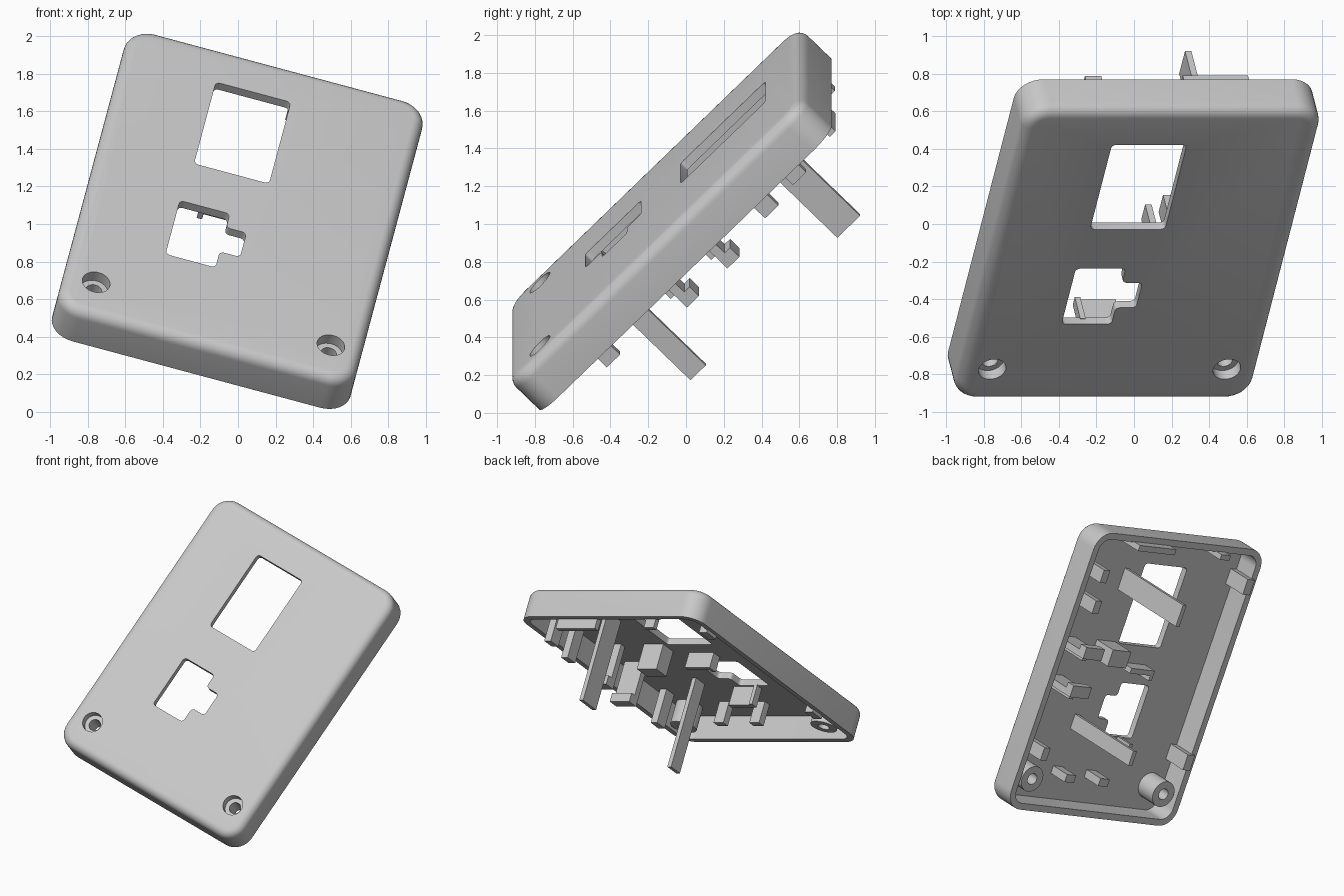
import bpy, bmesh, math
from mathutils import Matrix, Vector

if "Cube" in bpy.data.objects:
    bpy.data.objects.remove(bpy.data.objects["Cube"])

# Tilted frame of the plate: across, along, outward
S, C, H = math.sin(math.radians(15)), math.cos(math.radians(15)), math.sqrt(0.5)
FRAME = Matrix(((C, S * H, S * H, 0), (0, H, -H, 0), (-S, C * H, C * H, 0), (0, 0, 0, 1)))
FACE, INNER, RIM = 0.88, 0.83, 0.645

grey = bpy.data.materials.new("light_grey")
grey.use_nodes = True
grey.diffuse_color = (0.58, 0.58, 0.58, 1)
grey.node_tree.nodes["Principled BSDF"].inputs["Base Color"].default_value = (0.58, 0.58, 0.58, 1)


def make(name, bm):
    bmesh.ops.recalc_face_normals(bm, faces=bm.faces[:])
    mesh = bpy.data.meshes.new(name)
    bm.to_mesh(mesh)
    bm.free()
    mesh.materials.append(grey)
    ob = bpy.data.objects.new(name, mesh)
    bpy.context.collection.objects.link(ob)
    ob.matrix_world = FRAME
    return ob


def smooth(ob):
    bpy.ops.object.select_all(action='DESELECT')
    ob.select_set(True)
    bpy.context.view_layer.objects.active = ob
    bpy.ops.object.shade_smooth_by_angle(angle=math.radians(35))


def rounded_ring(bm, inset, n, steps=8):
    """Rounded rectangle of the case outline, pulled in by inset."""
    cu, cv, hu, hv = -0.265, 0.64, 0.822 - inset, 1.095 - inset
    r = max(0.14 - inset, 0.03)
    ring = []
    for k, (su, sv) in enumerate(((1, 1), (-1, 1), (-1, -1), (1, -1))):
        for i in range(steps + 1):
            a = (k + i / steps) * math.pi / 2
            ring.append(bm.verts.new((cu + su * (hu - r) + r * math.cos(a),
                                      cv + sv * (hv - r) + r * math.sin(a), n)))
    return ring


def bridge(bm, a, b):
    for i in range(len(a)):
        j = (i + 1) % len(a)
        bm.faces.new((a[i], a[j], b[j], b[i]))


def prism(name, outline, n0, n1, radius=0.0):
    """Extruded outline with optional rounded corners."""
    bm = bmesh.new()
    low = [bm.verts.new((u, v, n0)) for u, v in outline]
    high = [bm.verts.new((u, v, n1)) for u, v in outline]
    bm.faces.new(low)
    bm.faces.new(high)
    bridge(bm, low, high)
    if radius:
        posts = [e for e in bm.edges if abs(e.verts[0].co.z - e.verts[1].co.z) > 0.01]
        bmesh.ops.bevel(bm, geom=posts, offset=radius, segments=4, profile=0.5, affect='EDGES')
    return make(name, bm)


def block(name, u0, u1, v0, v1, tip, base=INNER + 0.01):
    return prism(name, [(u0, v0), (u1, v0), (u1, v1), (u0, v1)], tip, base)


def lathe(name, profile, u, v, sides=32):
    """Closed ring turned around the outward axis."""
    bm = bmesh.new()
    rings = [[bm.verts.new((u + r * math.cos(2 * math.pi * i / sides),
                            v + r * math.sin(2 * math.pi * i / sides), n))
              for i in range(sides)] for r, n in profile]
    for a, b in zip(rings, rings[1:] + rings[:1]):
        bridge(bm, a, b)
    return make(name, bm)


# Hollow case with a rounded front edge
bm = bmesh.new()
R = 0.06
layers = [(0.05, INNER), (0.05, RIM), (0, RIM)]
for i in range(7):
    a = i / 6 * math.pi / 2
    layers.append((R - R * math.cos(a), FACE - R + R * math.sin(a)))
rings = [rounded_ring(bm, *layer) for layer in layers]
for a, b in zip(rings, rings[1:]):
    bridge(bm, a, b)
bm.faces.new(rings[0])
bm.faces.new(rings[-1])
case = make("case", bm)

# Openings
screws = [(-0.908, -0.214), (0.386, -0.214)]
circle = [(0.075 * math.cos(i * math.pi / 16), 0.075 * math.sin(i * math.pi / 16)) for i in range(32)]
cutters = [
    prism("display_cutter", [(-0.568, 0.84), (-0.155, 0.84), (-0.155, 1.475), (-0.568, 1.475)],
          0.75, 0.95, 0.025),
    prism("socket_cutter", [(-0.59, 0.126), (-0.315, 0.126), (-0.315, 0.25), (-0.203, 0.25),
                            (-0.203, 0.437), (-0.315, 0.437), (-0.315, 0.544), (-0.59, 0.544)],
          0.75, 0.95, 0.025),
]
for u, v in screws:
    cutters.append(prism("screw_cutter", [(u + a, v + b) for a, b in circle], 0.75, 0.95))
bpy.context.view_layer.objects.active = case
for cutter in cutters:
    cutter.hide_render = True
    mod = case.modifiers.new("cut", 'BOOLEAN')
    mod.operation = 'DIFFERENCE'
    mod.solver = 'EXACT'
    mod.object = cutter
    bpy.ops.object.modifier_apply(modifier=mod.name)
for cutter in cutters:
    bpy.data.objects.remove(cutter)
smooth(case)

# Screw bosses with a counterbore
for u, v in screws:
    smooth(lathe("screw_boss", [(0.1, INNER + 0.005), (0.1, 0.655), (0.043, 0.655), (0.043, 0.815),
                                (0.075, 0.815), (0.075, INNER + 0.005)], u, v))

# Long prongs
block("upper_prong", -0.01, 0.025, 1.25, 1.42, 0.117)
block("lower_prong", -0.01, 0.025, 0.148, 0.263, 0.115)

# Snap hooks: a plate with a barb at the tip
for v in (0.83, 0.527):
    block("hook_plate", 0.27, 0.45, v - 0.03, v + 0.02, 0.49)
    block("hook_barb", 0.27, 0.45, v + 0.015, v + 0.06, 0.49, 0.56)
    block("hook_rib", 0.34, 0.38, v - 0.07, v - 0.025, 0.57)

# Support posts along the left wall
for v, tip in ((0.017, 0.56), (1.187, 0.545), (1.42, 0.57)):
    block("side_post", 0.4, 0.46, v - 0.05, v + 0.05, tip)

# Clips on the right wall
for v in (0.06, 1.45):
    block("side_clip", -1.05, -0.98, v - 0.06, v + 0.06, 0.62)

# Tabs on the top wall
block("top_tab_small", -0.70, -0.61, 1.65, 1.69, 0.575)
block("top_tab_wide", -0.16, 0.20, 1.645, 1.69, 0.57)

# Supports around the socket opening
block("socket_lower_plate", -0.48, -0.25, 0.07, 0.11, 0.68)
block("socket_lower_post", -0.48, -0.45, 0.105, 0.13, 0.68)
block("socket_upper_plate", -0.48, -0.25, 0.66, 0.70, 0.71)
block("socket_upper_post", -0.48, -0.45, 0.62, 0.665, 0.71)
block("centre_block", -0.12, 0.06, 0.72, 0.85, 0.63)

# Bottom posts
for u in (0.02, -0.31):
    block("bottom_post", u - 0.045, u + 0.045, -0.21, -0.15, 0.66)
